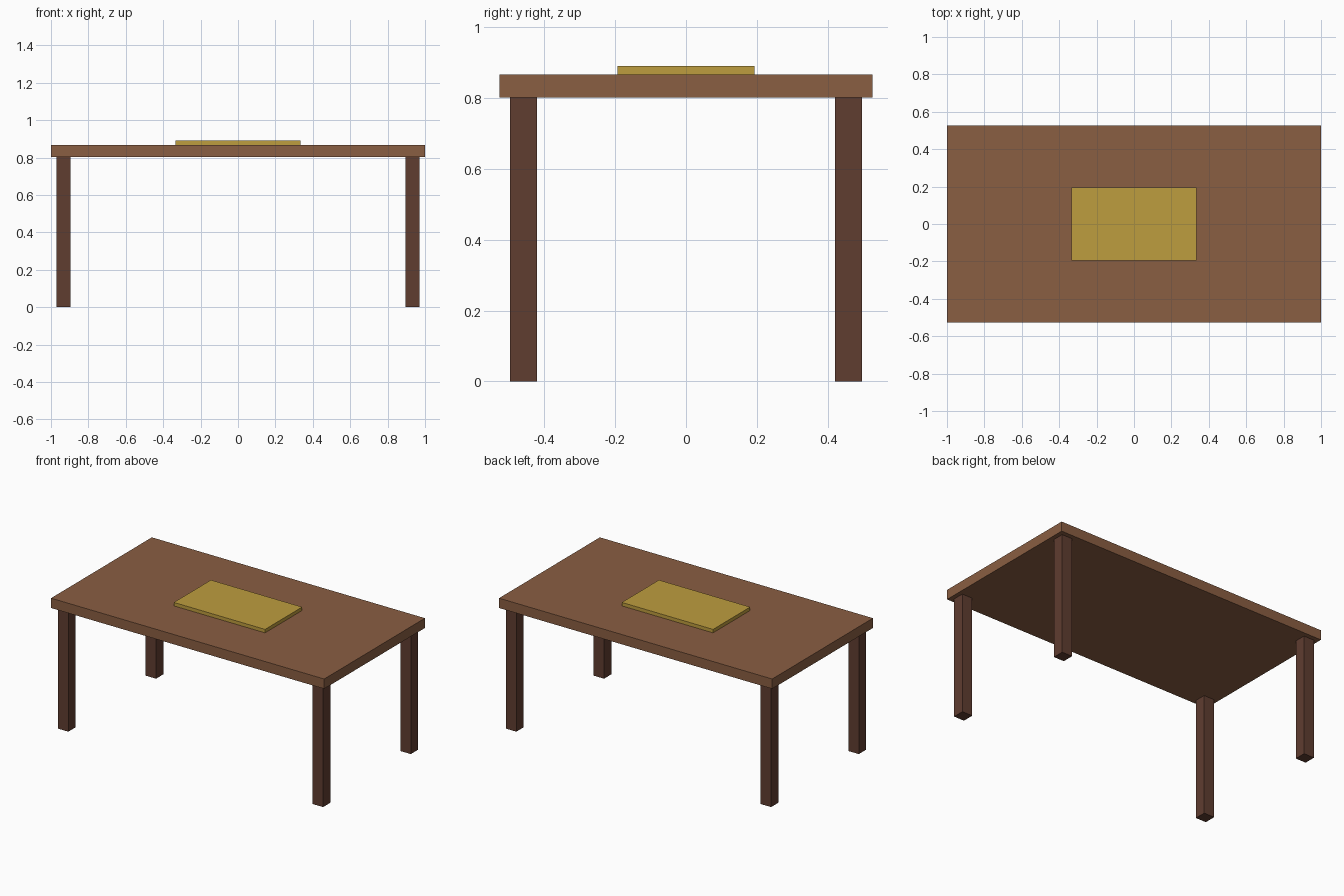
import bpy

default = bpy.data.objects.get("Cube")
if default:
    bpy.data.objects.remove(default, do_unlink=True)


def make_material(name, rgb):
    """Flat material from 8-bit sRGB values, stored as linear."""
    linear = [((c / 255 + 0.055) / 1.055) ** 2.4 for c in rgb]
    mat = bpy.data.materials.new(name)
    mat.use_nodes = True
    mat.diffuse_color = (*linear, 1)
    bsdf = next(n for n in mat.node_tree.nodes if n.type == "BSDF_PRINCIPLED")
    bsdf.inputs["Base Color"].default_value = (*linear, 1)
    return mat


def box(name, size, x, y, bottom, mat):
    """Box of the given size standing on the height 'bottom'."""
    bpy.ops.mesh.primitive_cube_add(size=1, location=(x, y, bottom + size[2] / 2))
    obj = bpy.context.object
    obj.name = name
    obj.scale = size
    bpy.ops.object.transform_apply(location=False, rotation=False, scale=True)
    obj.data.materials.append(mat)
    return obj


top_wood = make_material("warm brown wood", (138, 94, 66))
leg_wood = make_material("dark brown wood", (96, 61, 48))
gold = make_material("mustard gold", (190, 157, 62))

LEG_HEIGHT = 0.802
TOP_THICKNESS = 0.065

# Table top and the mat lying on it
box("table_top", (2, 1.054, TOP_THICKNESS), 0, 0, LEG_HEIGHT, top_wood)
box("table_mat", (0.668, 0.388, 0.023), 0, 0, LEG_HEIGHT + TOP_THICKNESS, gold)

# Four square legs
for side, sx in (("left", 1), ("right", -1)):
    for end, sy in (("front", -1), ("back", 1)):
        box(f"{end}_{side}_leg", (0.076, 0.076, LEG_HEIGHT),
            sx * 0.933, sy * 0.459, 0, leg_wood)
